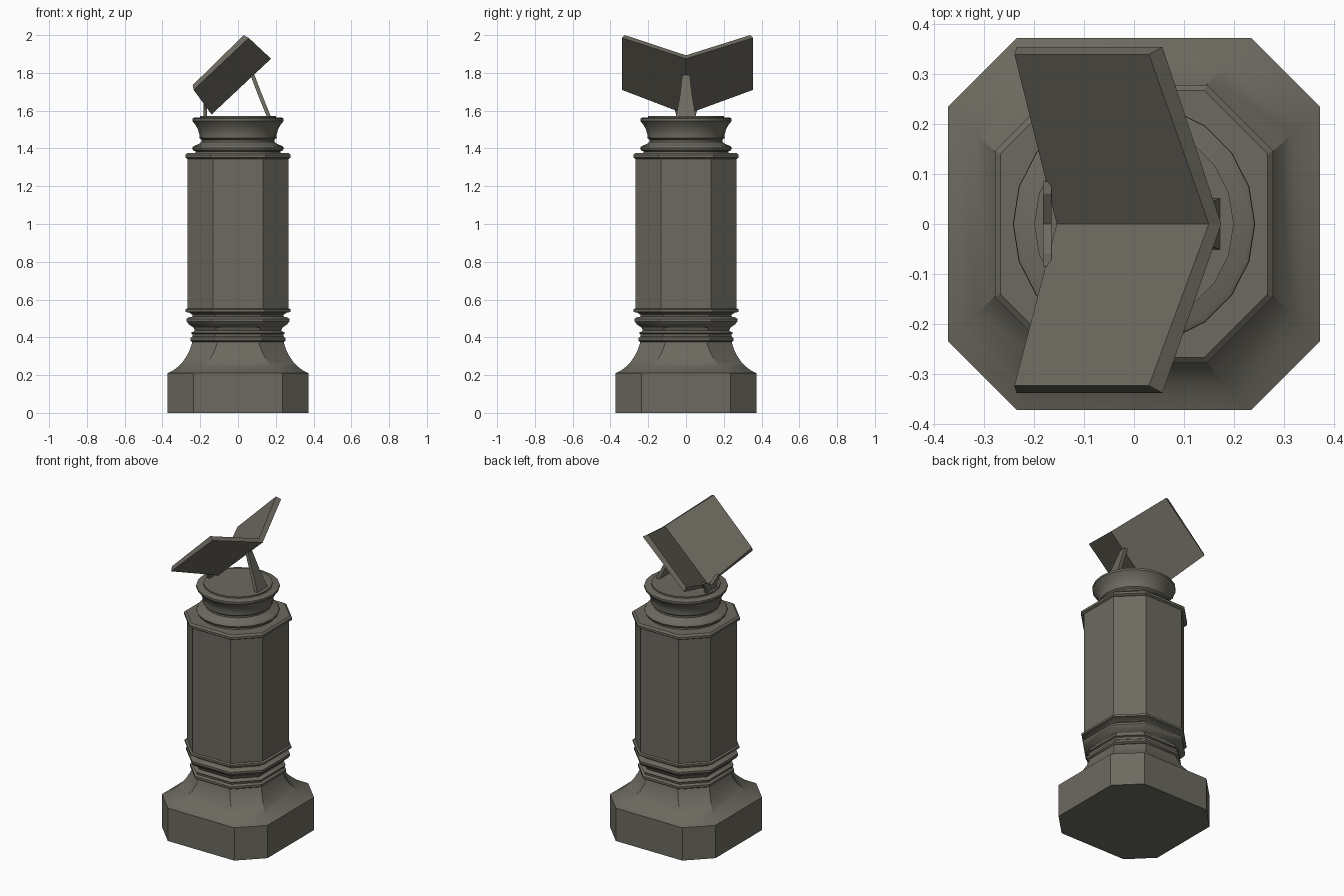
import bpy, bmesh, math
from mathutils import Vector

if "Cube" in bpy.data.objects:
    bpy.data.objects.remove(bpy.data.objects["Cube"])

stone = bpy.data.materials.new("weathered stone")
stone.diffuse_color = (0.15, 0.143, 0.115, 1)
stone.use_nodes = True
stone.node_tree.nodes["Principled BSDF"].inputs["Base Color"].default_value = stone.diffuse_color


def finish(name, bm, smooth=None):
    bmesh.ops.recalc_face_normals(bm, faces=bm.faces)
    me = bpy.data.meshes.new(name)
    bm.to_mesh(me)
    bm.free()
    ob = bpy.data.objects.new(name, me)
    bpy.context.collection.objects.link(ob)
    me.materials.append(stone)
    if smooth:
        bpy.ops.object.select_all(action='DESELECT')
        ob.select_set(True)
        bpy.context.view_layer.objects.active = ob
        bpy.ops.object.shade_smooth_by_angle(angle=math.radians(smooth))
    return ob


def loft(name, rings, smooth=None):
    """Skin a stack of closed point rings and cap both ends."""
    bm = bmesh.new()
    loops = [[bm.verts.new(p) for p in r] for r in rings]
    n = len(loops[0])
    for a, b in zip(loops, loops[1:]):
        for i in range(n):
            j = (i + 1) % n
            bm.faces.new((a[i], a[j], b[j], b[i]))
    bm.faces.new(loops[0])
    bm.faces.new(loops[-1])
    return finish(name, bm, smooth)


def octagon(h, c, z):
    """Square of half width h with its corners cut at c."""
    return [(h, -c, z), (h, c, z), (c, h, z), (-c, h, z),
            (-h, c, z), (-h, -c, z), (-c, -h, z), (c, -h, z)]


def circle(r, z, n=20):
    return [(r * math.cos(2 * math.pi * i / n), r * math.sin(2 * math.pi * i / n), z) for i in range(n)]


# Plinth with concave sweep up to the neck
plinth = [octagon(0.373, 0.235, 0), octagon(0.373, 0.235, 0.21)]
for i in range(1, 7):
    t = i / 6
    a = t * math.pi / 2
    k = 0.6 * math.sin(a) + 0.4 * t
    plinth.append(octagon(0.373 - 0.131 * k, 0.235 - 0.125 * k,
                          0.21 + 0.165 * (0.6 * (1 - math.cos(a)) + 0.4 * t)))
loft("plinth", plinth, 30)

# Octagonal mouldings below the shaft: (half width, height)
prof = [(0.242, 0.375), (0.252, 0.382), (0.252, 0.396), (0.24, 0.405), (0.242, 0.418),
        (0.25, 0.423), (0.228, 0.435), (0.236, 0.452), (0.262, 0.47), (0.272, 0.485),
        (0.272, 0.498), (0.262, 0.505), (0.24, 0.51), (0.242, 0.52), (0.257, 0.53),
        (0.279, 0.535), (0.279, 0.548), (0.268, 0.553)]
loft("base_mouldings", [octagon(h, h * 0.5, z) for h, z in prof], 30)

# Shaft and its top rim
loft("shaft", [octagon(0.268, 0.133, z) for z in (0.55, 1.36)])
loft("shaft_rim", [octagon(h, h * 0.525, z) for h, z in
     [(0.268, 1.345), (0.279, 1.352), (0.279, 1.366), (0.268, 1.376)]])

# Round capital
cap = [(0.225, 1.37), (0.225, 1.385), (0.238, 1.39), (0.243, 1.402), (0.236, 1.412),
       (0.205, 1.425), (0.192, 1.435), (0.192, 1.446), (0.205, 1.455), (0.205, 1.475),
       (0.212, 1.5), (0.225, 1.525), (0.242, 1.545), (0.242, 1.558), (0.232, 1.563)]
loft("capital", [circle(r, z) for r, z in cap], 30)
loft("top_disc", [circle(0.2, 1.555), circle(0.2, 1.573)])

# Open book: two boards meeting at the spine
for side, label in ((1, "left"), (-1, "right")):
    w = 0.008
    top = [(-0.155, 0, 1.603), (0.15, 0, 1.893), (0.03, 0.332 * side + w, 2.0), (-0.24, 0.332 * side + w, 1.735)]
    low = [(-0.14, 0, 1.58), (0.175, 0, 1.875), (0.057, 0.347 * side + w, 1.985), (-0.235, 0.347 * side + w, 1.71)]
    loft("book_board_" + label, [low, top])

# Tapered rear prop
loft("rear_prop", [[(x - 0.011, -w, z), (x + 0.011, -w, z), (x + 0.011, w, z), (x - 0.011, w, z)]
                   for x, w, z in ((0.163, 0.052, 1.57), (0.12, 0.033, 1.675), (0.076, 0.02, 1.79))])

# Small cradle holding the lower edge of the book
outline = [(-0.085, 1.64), (-0.06, 1.605), (-0.05, 1.57), (0.05, 1.57), (0.06, 1.605), (0.085, 1.64),
           (0.06, 1.64), (0.0, 1.605), (-0.06, 1.64)]
loft("book_cradle", [[(x, y, z) for y, z in outline] for x in (-0.182, -0.165)])
